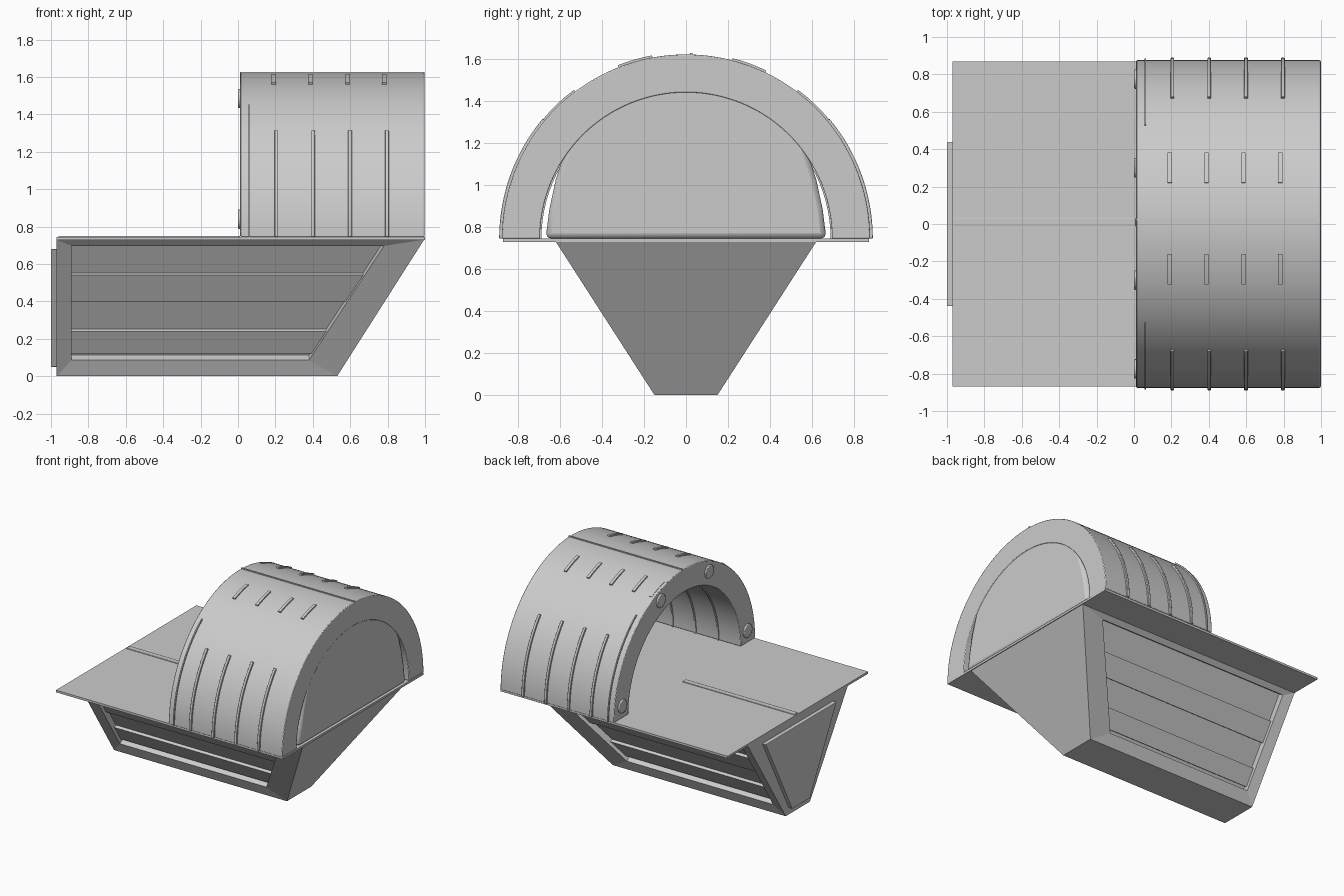
import bpy, bmesh
from math import cos, sin, radians
from mathutils import Vector

if "Cube" in bpy.data.objects:
    bpy.data.objects.remove(bpy.data.objects["Cube"])

CZ = 0.745  # arch centre height = deck top


def make(name, verts, faces, bevel=0, smooth=False):
    me = bpy.data.meshes.new(name)
    me.from_pydata([tuple(v) for v in verts], [], faces)
    bm = bmesh.new()
    bm.from_mesh(me)
    bmesh.ops.recalc_face_normals(bm, faces=bm.faces)
    bm.to_mesh(me)
    bm.free()
    ob = bpy.data.objects.new(name, me)
    bpy.context.collection.objects.link(ob)
    if bevel:
        m = ob.modifiers.new("bevel", 'BEVEL')
        m.width, m.segments = bevel, 2
        m.limit_method, m.angle_limit = 'ANGLE', radians(35)
    if smooth:
        bpy.ops.object.select_all(action='DESELECT')
        ob.select_set(True)
        bpy.context.view_layer.objects.active = ob
        bpy.ops.object.shade_smooth_by_angle(angle=radians(30))
    return ob


def loft(name, a, b, **kw):
    """Closed solid between two matching polygons."""
    n = len(a)
    faces = [list(range(n)), list(range(2 * n - 1, n - 1, -1))]
    faces += [[i, (i + 1) % n, n + (i + 1) % n, n + i] for i in range(n)]
    return make(name, list(a) + list(b), faces, **kw)


def prism_x(name, prof, x0, x1, **kw):
    return loft(name, [(x0, y, z) for y, z in prof], [(x1, y, z) for y, z in prof], **kw)


def box(name, x, y, z, **kw):
    return prism_x(name, [(y[0], z[0]), (y[1], z[0]), (y[1], z[1]), (y[0], z[1])], x[0], x[1], **kw)


def arc_band(name, r0, r1, a0, a1, x0, x1, n=16, **kw):
    verts, faces = [], []
    for i in range(n + 1):
        a = radians(a0 + (a1 - a0) * i / n)
        for x, r in ((x0, r0), (x0, r1), (x1, r1), (x1, r0)):
            verts.append((x, r * cos(a), CZ + r * sin(a)))
    for i in range(n):
        for k in range(4):
            l = (k + 1) % 4
            faces.append([4 * i + k, 4 * i + l, 4 * i + 4 + l, 4 * i + 4 + k])
    faces += [[0, 1, 2, 3], [4 * n + k for k in (3, 2, 1, 0)]]
    return make(name, verts, faces, smooth=True, **kw)


# Deck plate and its centre strip
box("deck", (-0.97, 1.0), (-0.87, 0.87), (0.728, CZ))
box("deck_strip", (-0.96, 0.01), (-0.012, 0.03), (0.74, 0.751), bevel=0.003)

# Hull with framed recesses in both sloping sides
def side_pt(x, z, depth, s):
    n = Vector((0, 0.73, -0.47)).normalized() * depth
    return Vector((x, s * (0.15 + 0.47 * z / 0.73 - n.y), z - n.z))


def panel_x(z):
    return 0.38 + 0.40 * (z - 0.08) / 0.61


DEPTH = 0.06
outline = [(-0.97, 0.73), (0.995, 0.73), (0.53, 0), (-0.97, 0)]
opening = [(-0.89, 0.69), (0.78, 0.69), (0.38, 0.08), (-0.89, 0.08)]
verts, faces = [], []
for s in (-1, 1):
    b = len(verts)
    verts += [side_pt(x, z, 0, s) for x, z in outline]
    verts += [side_pt(x, z, 0.012, s) for x, z in opening]
    verts += [side_pt(x, z, DEPTH, s) for x, z in opening]
    for i in range(4):
        j = (i + 1) % 4
        faces += [[b + i, b + j, b + 4 + j, b + 4 + i], [b + 4 + i, b + 4 + j, b + 8 + j, b + 8 + i]]
    faces.append([b + 8, b + 9, b + 10, b + 11])
faces += [[i, (i + 1) % 4, 12 + (i + 1) % 4, 12 + i] for i in range(4)]
make("hull", verts, faces)

# Raised planks inside the recesses
for s in (-1, 1):
    for z0, z1 in ((0.10, 0.22), (0.38, 0.52)):
        poly = [(-0.89, z0), (panel_x(z0), z0), (panel_x(z1), z1), (-0.89, z1)]
        loft("side_plank", [side_pt(x, z, DEPTH + 0.005, s) for x, z in poly],
             [side_pt(x, z, DEPTH - 0.022, s) for x, z in poly])

# Raised plate on the upright end
prism_x("end_plate", [(-0.44, 0.68), (0.44, 0.68), (0.11, 0.05), (-0.11, 0.05)], -1.0, -0.965, bevel=0.005)

# Arched cover
arc_band("arch_cover", 0.695, 0.876, 0, 180, 0.012, 0.997, n=64, bevel=0.005)

# End wall closing the arch, leaving a slit at each lower side
right = [(0.668, 0), (0.65, 0.14), (0.62, 0.28), (0.578, 0.41)]
prof = right + [(0.73 * cos(radians(a)), 0.73 * sin(radians(a))) for a in range(39, 142, 6)]
prof += [(-y, z) for y, z in reversed(right)]
prism_x("end_wall", [(y, CZ + z) for y, z in prof], 0.93, 0.993, bevel=0.025, smooth=True)

# Long ribs low on the arch, short ribs near its top, and inner hoops
for i in range(4):
    x = 0.205 + 0.197 * i
    for a0, a1 in ((0, 40), (140, 180)):
        arc_band("arch_rib", 0.865, 0.889, a0, a1, x - 0.01, x + 0.01, bevel=0.003)
    arc_band("inner_hoop", 0.688, 0.70, 0, 180, x - 0.006, x + 0.006, n=48)
    xs = x - 0.014
    for a0, a1 in ((64.5, 75.5), (100.5, 111.5)):
        arc_band("short_rib", 0.865, 0.886, a0, a1, xs - 0.011, xs + 0.011, n=6)
for a0, a1 in ((0, 53), (127, 180)):
    arc_band("edge_rib", 0.865, 0.886, a0, a1, 0.055, 0.064)
arc_band("edge_short_rib", 0.865, 0.879, 64.5, 75.5, 0.034, 0.054, n=6)
box("top_seam", (0.012, 0.997), (0.018, 0.03), (1.60, 1.627))

# Round bolts on the open end of the arch
for y, z in ((0.30, 1.485), (-0.30, 1.485), (0.775, 0.84), (-0.775, 0.84)):
    ring = [(y + 0.052 * cos(radians(a)), z + 0.052 * sin(radians(a))) for a in range(0, 360, 15)]
    prism_x("bolt", ring, 0.0, 0.03, bevel=0.006, smooth=True)
